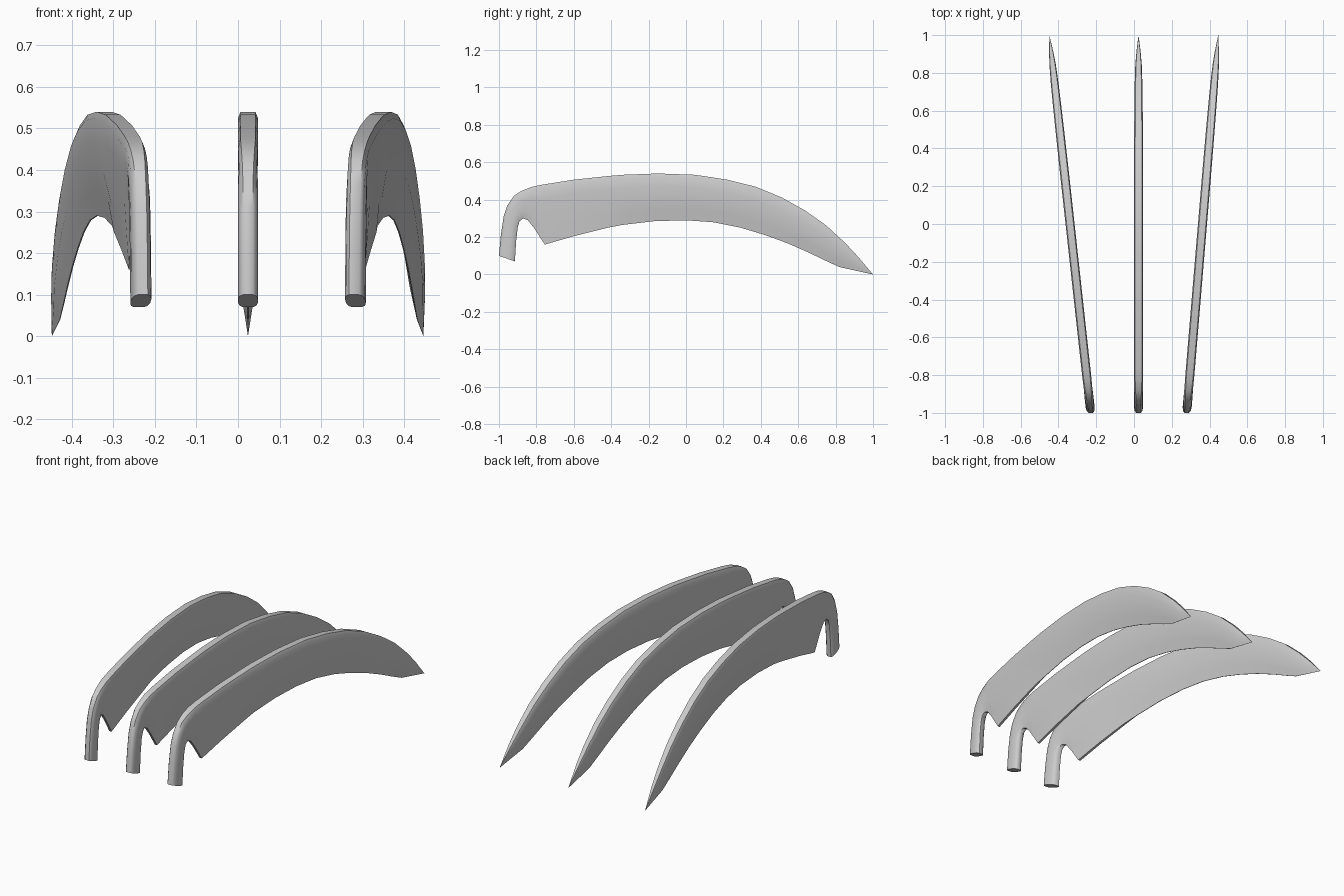
import bpy, bmesh

if "Cube" in bpy.data.objects:
    bpy.data.objects.remove(bpy.data.objects["Cube"])

# Side outline stations: (top y, top z, bottom y, bottom z, half width, section style)
# style 0 = round shank, 1 = wedge heel, 2 = thick blade with bevelled edge
STATIONS = [
    (-1.0, .10, -.915, .07, .024, 0),
    (-.99, .21, -.908, .18, .024, 0),
    (-.975, .31, -.90, .25, .024, 0),
    (-.955, .37, -.89, .285, .024, 0),
    (-.92, .42, -.87, .30, .024, .3),
    (-.88, .447, -.845, .29, .024, .6),
    (-.83, .467, -.81, .245, .024, .9),
    (-.77, .48, -.755, .16, .024, 1),
    (-.60, .507, -.60, .205, .024, 1),
    (-.42, .526, -.42, .25, .024, 1.2),
    (-.34, .533, -.34, .265, .024, 2),
    (-.15, .54, -.17, .285, .024, 2),
    (.05, .533, 0, .29, .024, 2),
    (.22, .507, .15, .279, .024, 2),
    (.37, .47, .29, .251, .0235, 2),
    (.51, .413, .42, .212, .023, 2),
    (.64, .34, .54, .168, .022, 2),
    (.75, .262, .65, .12, .0205, 2),
    (.85, .17, .75, .072, .017, 2),
    (.92, .095, .82, .04, .011, 2),
    (1.0, 0, 1.0, 0, 0, 2),
]

# Cross-sections from top to bottom: (position, width) per style
SECTIONS = [
    [(0, .5), (.12, .85), (.35, 1), (.65, 1), (.88, .85), (1, .5)],
    [(0, .75), (.06, 1), (.25, .93), (.5, .75), (.75, .52), (1, .28)],
    [(0, .75), (.06, 1), (.28, 1), (.52, .95), (.76, .5), (1, .06)],
]


def section(style):
    i = min(int(style), 1)
    f = style - i
    return [(a[0] + (b[0] - a[0]) * f, a[1] + (b[1] - a[1]) * f)
            for a, b in zip(SECTIONS[i], SECTIONS[i + 1])]


def make_claw(name, x_base, x_tip):
    bm = bmesh.new()
    rings = []
    for ty, tz, by, bz, half, style in STATIONS:
        sec = section(style)
        loop = [(t, w) for t, w in sec] + [(t, -w) for t, w in reversed(sec)]
        ring = []
        for t, w in loop:
            y, z = ty + (by - ty) * t, tz + (bz - tz) * t
            x = x_base + (x_tip - x_base) * (y + 1) / 2
            ring.append(bm.verts.new((x + w * half, y, z)))
        rings.append(ring)
    n = len(rings[0])
    for a, b in zip(rings, rings[1:]):
        for i in range(n):
            j = (i + 1) % n
            bm.faces.new((a[i], a[j], b[j], b[i]))
    bm.faces.new(rings[0])
    bmesh.ops.remove_doubles(bm, verts=bm.verts[:], dist=1e-5)
    bmesh.ops.recalc_face_normals(bm, faces=bm.faces[:])
    mesh = bpy.data.meshes.new(name)
    bm.to_mesh(mesh)
    bm.free()
    obj = bpy.data.objects.new(name, mesh)
    bpy.context.collection.objects.link(obj)
    bpy.ops.object.select_all(action='DESELECT')
    obj.select_set(True)
    bpy.context.view_layer.objects.active = obj
    bpy.ops.object.shade_smooth_by_angle(angle=0.9)


# Three blades fanning outwards
make_claw("left_claw", -.229, -.448)
make_claw("middle_claw", .024, .024)
make_claw("right_claw", .279, .446)
